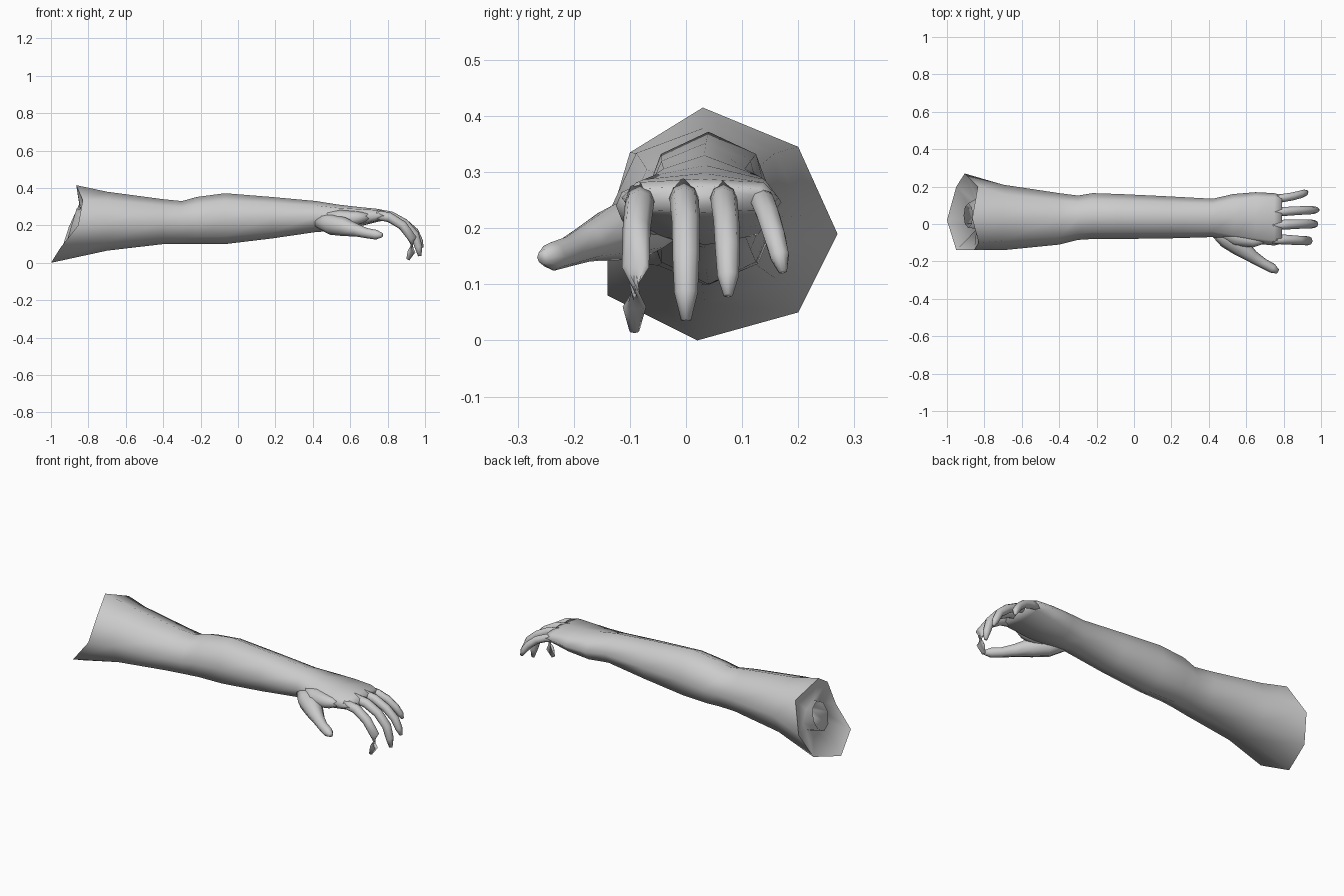
import bpy, bmesh
from math import sin, cos, pi, copysign
from mathutils import Vector

cube = bpy.data.objects.get("Cube")
if cube:
    bpy.data.objects.remove(cube)

skin = bpy.data.materials.new("plain_grey")
skin.use_nodes = True
skin.diffuse_color = (0.6, 0.6, 0.6, 1)
skin.node_tree.nodes["Principled BSDF"].inputs["Base Color"].default_value = (0.6, 0.6, 0.6, 1)


def loft(name, rings, cap_start=False, cap_end=True):
    """Skin a list of equal-sized point rings into a smooth shaded mesh."""
    bm = bmesh.new()
    rows = [[bm.verts.new(p) for p in ring] for ring in rings]
    n = len(rows[0])
    for a, b in zip(rows, rows[1:]):
        for i in range(n):
            j = (i + 1) % n
            bm.faces.new((a[i], b[i], b[j], a[j]))
    if cap_start:
        bm.faces.new(rows[0])
    if cap_end:
        bm.faces.new(rows[-1][::-1])
    bmesh.ops.recalc_face_normals(bm, faces=bm.faces)
    for f in bm.faces:
        f.smooth = True
    me = bpy.data.meshes.new(name)
    bm.to_mesh(me)
    bm.free()
    me.materials.append(skin)
    ob = bpy.data.objects.new(name, me)
    bpy.context.collection.objects.link(ob)
    return ob


def section(x, y0, y1, z0, z1, power=1.0, n=8):
    """Rounded cross-section filling a y/z box, starting at the top."""
    ring = []
    for i in range(n):
        a = 2 * pi * i / n
        s, c = sin(a), cos(a)
        s = copysign(abs(s) ** power, s)
        c = copysign(abs(c) ** power, c)
        ring.append(Vector((x, (y0 + y1) / 2 + s * (y1 - y0) / 2,
                            (z0 + z1) / 2 + c * (z1 - z0) / 2)))
    return ring


def digit(name, path, radii, n=8):
    """Tapered tube along a bent path."""
    pts = [Vector(p) for p in path]
    rings = []
    for i, p in enumerate(pts):
        d = (pts[min(i + 1, len(pts) - 1)] - pts[max(i - 1, 0)]).normalized()
        side = d.cross(Vector((0, 0, 1))).normalized()
        up = side.cross(d)
        rings.append([p + radii[i] * (side * cos(2 * pi * k / n) + up * sin(2 * pi * k / n))
                      for k in range(n)])
    return loft(name, rings, cap_start=True)


# Arm and palm: ragged shoulder rim followed by sections along x
rim = [Vector(p) for p in (
    (-.865, .03, .415), (-.835, .2, .345), (-.905, .27, .19), (-.95, .2, .05),
    (-1, .02, 0), (-.95, -.14, .08), (-.855, -.14, .2), (-.83, -.10, .335))]
arm = [rim]
for s in ((-.7, -.14, .21, .065, .38), (-.4, -.11, .165, .10, .34),
          (-.3, -.085, .152, .10, .33), (-.22, -.08, .165, .10, .352),
          (-.07, -.08, .16, .10, .372), (.18, -.077, .148, .13, .352),
          (.42, -.07, .135, .165, .33), (.53, -.09, .16, .17, .312, .85),
          (.65, -.105, .17, .195, .298, .7), (.75, -.115, .165, .22, .288, .6),
          (.79, -.105, .155, .228, .275, .6)):
    arm.append(section(*s))
loft("arm", arm)

# Hollow shoulder end with a raised hexagonal socket
centre = Vector((-.84, .05, .2))
inner = [p.lerp(centre, .6) for p in rim]
for p in inner:
    p.x = -.84
outer_end = section(-.89, -.02, .11, .13, .29)
for p in outer_end:
    p.x += (p.z - .2) * .3
pit = section(-.8, .01, .08, .17, .25)
loft("shoulder_socket", [rim, inner, outer_end, pit])

# Fingers
radii = (.027, .026, .025, .024, .021, .009)
digit("index_finger", ((.74, -.08, .256), (.81, -.083, .243), (.88, -.088, .2),
                       (.932, -.09, .13), (.928, -.092, .06), (.908, -.092, .017)), radii)
digit("middle_finger", ((.74, -.005, .262), (.82, -.003, .248), (.89, 0, .21),
                        (.945, 0, .15), (.965, 0, .085), (.972, 0, .036)), radii)
digit("ring_finger", ((.74, .065, .262), (.82, .068, .248), (.89, .072, .212),
                      (.945, .074, .165), (.97, .075, .115), (.985, .075, .08)),
      [r * .92 for r in radii])
digit("little_finger", ((.72, .13, .255), (.79, .138, .245), (.845, .147, .222),
                        (.89, .158, .185), (.915, .167, .15), (.925, .173, .122)),
      [r * .85 for r in radii])

# Thumb
digit("thumb", ((.43, -.02, .225), (.5, -.075, .205), (.57, -.125, .192), (.635, -.175, .174),
                (.69, -.21, .158), (.74, -.237, .15), (.77, -.255, .148)),
      (.04, .056, .05, .034, .027, .026, .012))

# Fleshy web joining the thumb to the palm
digit("thumb_web", ((.46, -.02, .235), (.55, -.07, .232), (.64, -.09, .24), (.71, -.085, .25)),
      (.045, .05, .035, .015))
